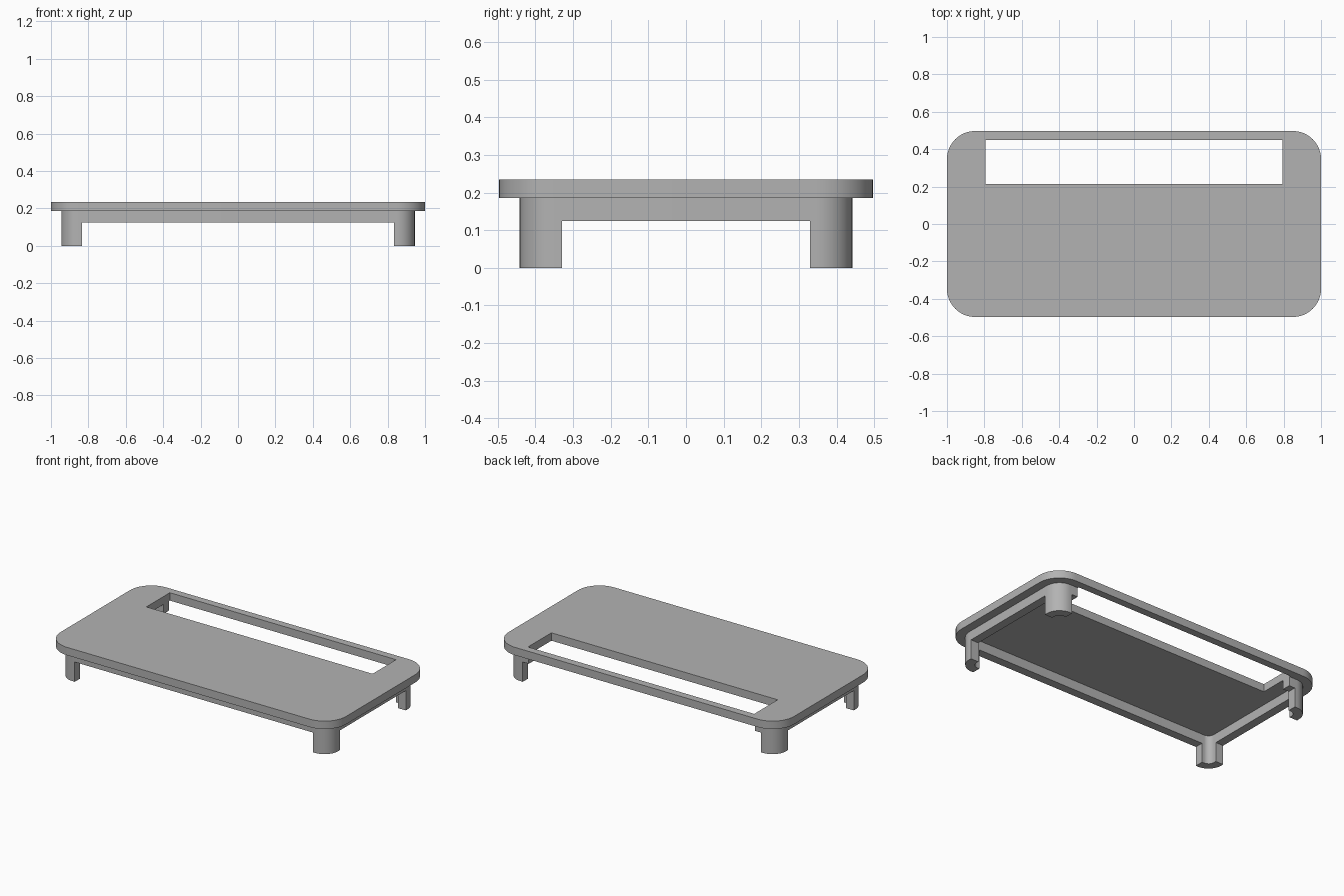
import bpy
from math import radians, sin, cos, pi

cube = bpy.data.objects.get("Cube")
if cube:
    bpy.data.objects.remove(cube, do_unlink=True)

grey = bpy.data.materials.new("grey plastic")
grey.use_nodes = True
grey.diffuse_color = (0.45, 0.45, 0.45, 1)
grey.node_tree.nodes["Principled BSDF"].inputs["Base Color"].default_value = (0.45, 0.45, 0.45, 1)

HX, HY = 1.0, 0.497            # plate half sizes
LIP, WALL = 0.055, 0.055       # overhang of the plate, wall thickness
RADIUS = 0.15                  # plate corner radius
SLOT_X, SLOT_Y0, SLOT_Y1 = 0.793, 0.215, 0.45
LEG_X, LEG_Y = 0.835, 0.33     # inner ends of the legs
Z_WALL, Z_PLATE, Z_TOP = 0.125, 0.185, 0.235


def arc(quadrant, inset, steps=12):
    """Rounded corner of the outline moved inwards by inset, counterclockwise."""
    sx = 1 if quadrant in (0, 3) else -1
    sy = 1 if quadrant in (0, 1) else -1
    r = RADIUS - inset
    cx, cy = sx * (HX - RADIUS), sy * (HY - RADIUS)
    angles = [(quadrant + i / steps) * pi / 2 for i in range(steps + 1)]
    return [(cx + r * cos(a), cy + r * sin(a)) for a in angles]


def prism(name, loops, z0, z1):
    """Flat filled outline, holes allowed, extruded between two heights."""
    curve = bpy.data.curves.new(name, "CURVE")
    curve.dimensions = "2D"
    curve.fill_mode = "BOTH"
    curve.extrude = (z1 - z0) / 2
    for loop in loops:
        spline = curve.splines.new("POLY")
        spline.points.add(len(loop) - 1)
        for point, (x, y) in zip(spline.points, loop):
            point.co = (x, y, 0, 1)
        spline.use_cyclic_u = True
    curve.materials.append(grey)
    obj = bpy.data.objects.new(name, curve)
    obj.location.z = (z0 + z1) / 2
    bpy.context.collection.objects.link(obj)
    bpy.ops.object.select_all(action="DESELECT")
    obj.select_set(True)
    bpy.context.view_layer.objects.active = obj
    bpy.ops.object.convert(target="MESH")
    bpy.ops.object.shade_smooth_by_angle(angle=radians(30))
    return obj


OUT, INN = LIP, LIP + WALL

# Top plate with the long slot near the back
outline = [p for q in range(4) for p in arc(q, 0)]
slot = [(-SLOT_X, SLOT_Y0), (SLOT_X, SLOT_Y0), (SLOT_X, SLOT_Y1), (-SLOT_X, SLOT_Y1)]
prism("top_plate", [outline, slot], Z_PLATE, Z_TOP)

# Wall under the plate, interrupted at the back by the slot
outer = [p for q in (1, 2, 3, 0) for p in arc(q, OUT)]
inner = [p for q in (1, 2, 3, 0) for p in arc(q, INN)]
skirt = ([(-SLOT_X, HY - OUT)] + outer + [(SLOT_X, HY - OUT), (SLOT_X, HY - INN)]
         + inner[::-1] + [(-SLOT_X, HY - INN)])
prism("under_wall", [skirt], Z_WALL, Z_PLATE)

# Curved corner legs continuing the wall down to the ground
names = ("back_left", "back_right", "front_right", "front_left")
for q, name in enumerate(names):
    sx = 1 if q in (0, 3) else -1
    sy = 1 if q in (0, 1) else -1

    def strip(inset):
        ends = [(sx * (HX - inset), sy * LEG_Y), (sx * LEG_X, sy * (HY - inset))]
        if q % 2:
            ends.reverse()
        return [ends[0]] + arc(q, inset) + [ends[1]]

    prism(name + "_leg", [strip(OUT) + strip(INN)[::-1]], 0, Z_WALL)
